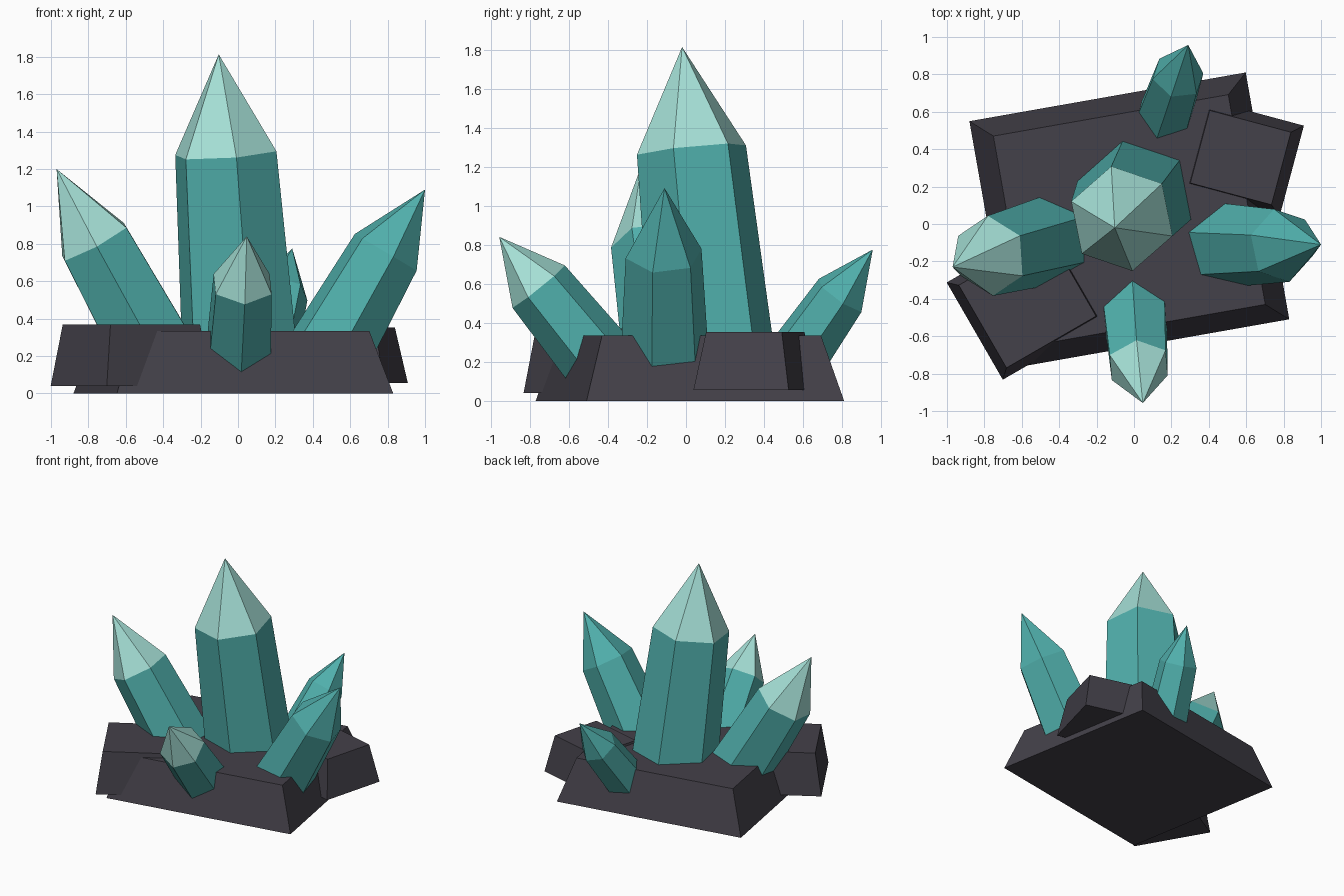
import bpy, bmesh, math
from mathutils import Vector, Matrix

cube = bpy.data.objects.get("Cube")
if cube:
    bpy.data.objects.remove(cube, do_unlink=True)


def material(name, rgb):
    m = bpy.data.materials.new(name)
    m.use_nodes = True
    m.diffuse_color = (*rgb, 1)
    bsdf = next(n for n in m.node_tree.nodes if n.type == 'BSDF_PRINCIPLED')
    bsdf.inputs["Base Color"].default_value = (*rgb, 1)
    return m


ROCK = material("dark rock", (0.057, 0.052, 0.067))
TEAL = material("teal crystal", (0.08, 0.43, 0.41))
PALE = material("pale crystal tip", (0.38, 0.75, 0.68))


def finish(name, bm, mats):
    bmesh.ops.recalc_face_normals(bm, faces=bm.faces)
    mesh = bpy.data.meshes.new(name)
    bm.to_mesh(mesh)
    bm.free()
    for m in mats:
        mesh.materials.append(m)
    bpy.context.collection.objects.link(bpy.data.objects.new(name, mesh))


def rock(name, centre, size, height, taper, degrees):
    """Block that narrows towards its flat top."""
    bm = bmesh.new()
    bmesh.ops.create_cube(bm, size=1)
    for v in bm.verts:
        k = taper if v.co.z > 0 else 1
        v.co = Vector((v.co.x * size[0] * k, v.co.y * size[1] * k, (v.co.z + 0.5) * height))
    bm.transform(Matrix.Translation(centre) @ Matrix.Rotation(math.radians(degrees), 4, 'Z'))
    finish(name, bm, [ROCK])


def crystal(name, base, shoulder, apex, r_base, r_shoulder, ridge, tip):
    """Tapered six-sided column with a pointed tip; ridge is the way one edge faces."""
    base, shoulder, apex = Vector(base), Vector(shoulder), Vector(apex)
    axis = (apex - base).normalized()
    u = Vector(ridge)
    u = (u - axis * u.dot(axis)).normalized()
    w = axis.cross(u)
    bm = bmesh.new()
    rings = []
    for c, r in ((base, r_base), (shoulder, r_shoulder)):
        rings.append([bm.verts.new(c + r * (u * math.cos(a) + w * math.sin(a)))
                      for a in (i * math.pi / 3 for i in range(6))])
    low, high = rings
    top = bm.verts.new(apex)
    bm.faces.new(low[::-1])
    for i in range(6):
        j = (i + 1) % 6
        bm.faces.new((low[i], low[j], high[j], high[i]))
        bm.faces.new((high[i], high[j], top)).material_index = 1
    finish(name, bm, [TEAL, tip])


# Rock base
rock("main_rock", (-0.025, 0.02, 0), (1.5, 1.34), 0.335, 0.85, 10)
rock("front_rock", (-0.57, -0.41, 0.04), (0.65, 0.6), 0.33, 0.85, 30)
rock("back_rock", (0.57, 0.355, 0.055), (0.565, 0.505), 0.297, 0.795, -15)

# Crystals
crystal("main_crystal", (0.01, 0.14, 0.2), (-0.065, 0.028, 1.285), (-0.103, -0.02, 1.813),
        0.325, 0.286, (0.95, -0.32, 0), PALE)
crystal("right_crystal", (-0.416, -0.074, 0.17), (-0.768, -0.17, 0.81), (-0.97, -0.23, 1.2),
        0.245, 0.216, (0, 1, 0), PALE)
crystal("left_crystal", (0.455, -0.11, 0.17), (0.79, -0.115, 0.755), (1.0, -0.11, 1.09),
        0.235, 0.2, (0.81, -0.28, -0.51), TEAL)
crystal("front_crystal", (0, -0.4, 0.15), (0.025, -0.755, 0.585), (0.047, -0.957, 0.84),
        0.195, 0.173, (0, 0, 1), PALE)
crystal("back_crystal", (0.14, 0.51, 0.14), (0.235, 0.79, 0.54), (0.29, 0.957, 0.775),
        0.165, 0.143, (0, 0, 1), TEAL)
